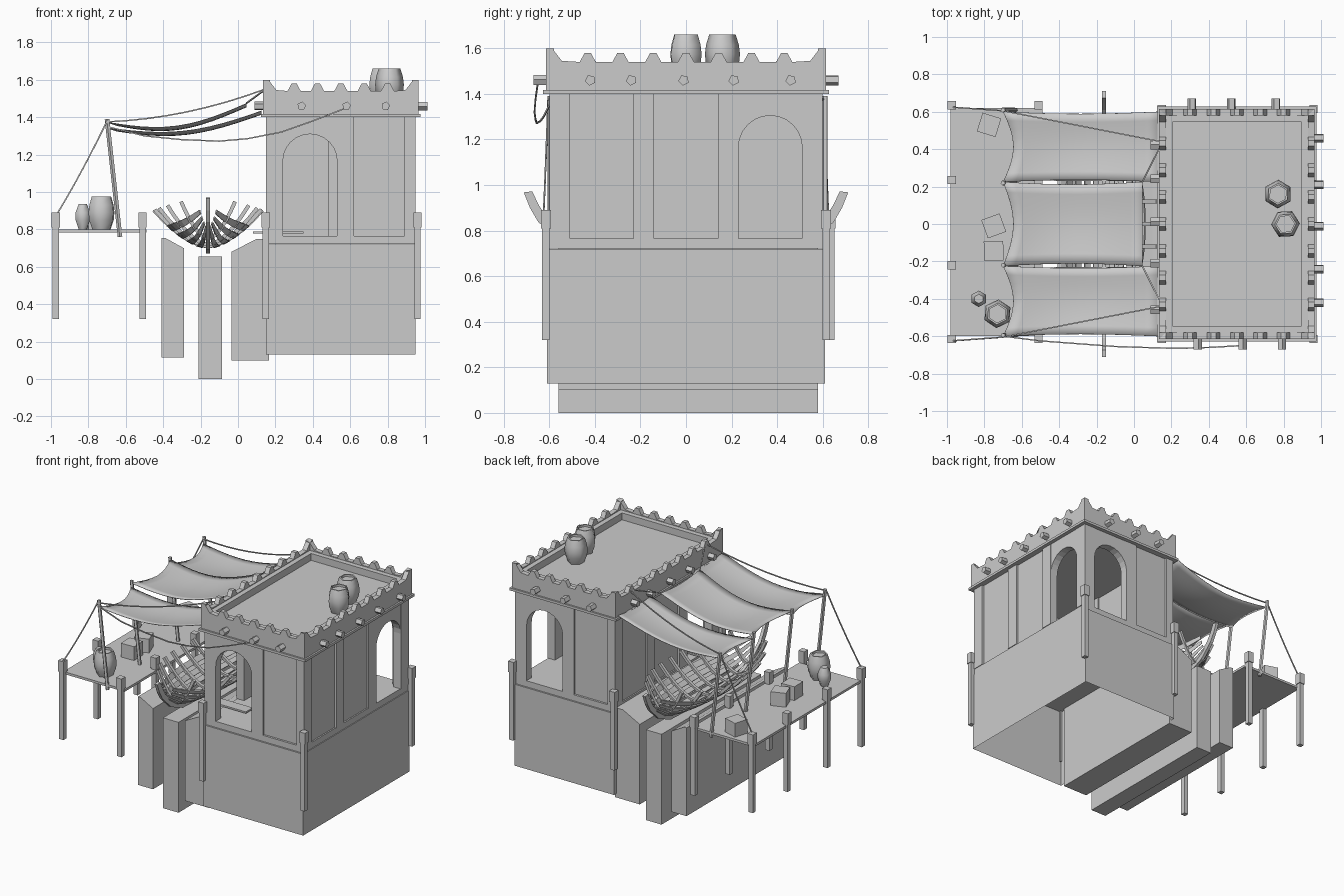
import bpy, bmesh, math
from mathutils import Matrix, Vector

if "Cube" in bpy.data.objects:
    bpy.data.objects.remove(bpy.data.objects["Cube"])

def finish(name, bm, mat=None, smooth=False):
    if mat:
        bmesh.ops.transform(bm, matrix=mat, verts=bm.verts)
    bmesh.ops.recalc_face_normals(bm, faces=bm.faces)
    me = bpy.data.meshes.new(name)
    bm.to_mesh(me); bm.free()
    ob = bpy.data.objects.new(name, me)
    bpy.context.collection.objects.link(ob)
    if smooth:
        for p in me.polygons: p.use_smooth = True
    return ob

def prism(name, pts, d0, d1, mat=None):
    """Extrude an XZ outline from y=d0 to y=d1."""
    bm = bmesh.new()
    f = bm.faces.new([bm.verts.new((x, d0, z)) for x, z in pts])
    r = bmesh.ops.extrude_face_region(bm, geom=[f])
    bmesh.ops.translate(bm, verts=[v for v in r['geom'] if isinstance(v, bmesh.types.BMVert)], vec=(0, d1 - d0, 0))
    return finish(name, bm, mat)

def rect(x0, x1, z0, z1):
    return [(x0, z0), (x1, z0), (x1, z1), (x0, z1)]

def box(name, x0, x1, y0, y1, z0, z1, mat=None):
    return prism(name, rect(x0, x1, z0, z1), y0, y1, mat)

def tube(name, pts, r, sides=5, smooth=False):
    """Straight-jointed tube through the points."""
    bm = bmesh.new()
    pts = [Vector(p) for p in pts]
    rings = []
    for i, p in enumerate(pts):
        d = (pts[min(i + 1, len(pts) - 1)] - pts[max(i - 1, 0)]).normalized()
        a = d.orthogonal().normalized() if i == 0 else (a - d * a.dot(d)).normalized()
        b = d.cross(a)
        rings.append([bm.verts.new(p + r * (math.cos(t) * a + math.sin(t) * b))
                      for t in (2 * math.pi * k / sides for k in range(sides))])
    for q, s in zip(rings, rings[1:]):
        for k in range(sides):
            bm.faces.new((q[k], q[(k + 1) % sides], s[(k + 1) % sides], s[k]))
    bm.faces.new(rings[0]); bm.faces.new(rings[-1])
    return finish(name, bm, None, smooth)

def sagging(a, b, sag, n=8):
    a, b = Vector(a), Vector(b)
    return [a.lerp(b, i / n) - Vector((0, 0, sag * 4 * (i / n) * (1 - i / n))) for i in range(n + 1)]

def lathe(name, loc, prof, sides=6, rot=0.0):
    bm = bmesh.new()
    rings = [[bm.verts.new((r * math.cos(rot + 2 * math.pi * k / sides), r * math.sin(rot + 2 * math.pi * k / sides), z))
              for k in range(sides)] for r, z in prof]
    for q, s in zip(rings, rings[1:]):
        for k in range(sides):
            bm.faces.new((q[k], q[(k + 1) % sides], s[(k + 1) % sides], s[k]))
    bm.faces.new(rings[0]); bm.faces.new(rings[-1])
    ob = finish(name, bm, Matrix.Translation(loc))
    bpy.context.view_layer.objects.active = ob
    bpy.ops.object.select_all(action='DESELECT'); ob.select_set(True)
    bpy.ops.object.shade_smooth_by_angle(angle=math.radians(65))

# house base, open underneath
base = box("house_base", .15, .95, -.61, .61, .13, .72)
bm = bmesh.new(); bm.from_mesh(base.data)
bmesh.ops.delete(bm, geom=[f for f in bm.faces if f.calc_center_median().z < .14], context='FACES')
bm.to_mesh(base.data); bm.free()
box("house_floor", .155, .945, -.6, .6, .721, .765)

# upper walls, parapets and beam ends, same layout turned 180 degrees on opposite sides
def side_matrix(k, half):
    return Matrix.Translation((.55, 0, 0)) @ Matrix.Rotation(k * math.pi / 2, 4, 'Z') @ Matrix.Translation((0, -half, 0))

LONG = [(-.51, -.23, 0), (-.14, .14, 0), (.23, .51, 1)]
SHORT = [(-.31, -.02, 1), (.07, .35, 0)]
for k, side in enumerate(("front", "right", "back", "left")):
    short = k % 2 == 0
    L, half = (.4, .6) if short else (.6, .4)
    bays = SHORT if short else LONG
    m = side_matrix(k, half)
    edges = [-L] + [e for b in bays for e in b[:2]] + [L]
    for a, b in zip(edges[::2], edges[1::2]):
        box(side + "_pilaster", a, b, 0, .06, .765, 1.41, m)
    for a, b, arch in bays:
        if arch:
            c, r = (a + b) / 2, (b - a) / 2
            pts = [(a, 1.41)] + [(c - r * math.cos(math.pi * i / 12), 1.165 + r * math.sin(math.pi * i / 12))
                                 for i in range(13)] + [(b, 1.41)]
            prism(side + "_arch", pts, .002, .06, m)
        else:
            box(side + "_panel", a, b, .015, .05, .765, 1.41, m)
    # wavy parapet with raised corners
    P = L + .015
    n = 5 if short else 7
    step = 2 * (P - .04) / (n + 1)
    top = [(-P, 1.60), (-P + .035, 1.59), (-P + .07, 1.545)]
    for i in range(n):
        u = -(P - .04) + step * (i + 1)
        top += [(u - .035, 1.54), (u - .014, 1.58), (u + .014, 1.58), (u + .035, 1.54)]
    top += [(P - .07, 1.545), (P - .035, 1.59), (P, 1.60)]
    prism(side + "_parapet", [(-P, 1.41)] + top + [(P, 1.41)], -.015, .02, m)
    box(side + "_coping", -P + .03, P - .03, .015, .055, 1.42, 1.535, m)
    box(side + "_cornice", -P - .012, P + .012, -.027, .03, 1.40, 1.418, m)
    for u in ((-.21, .03, .24) if short else (-.42, -.24, -.01, .21, .46)):
        tube(side + "_beam_end", [m @ Vector((u, .02, 1.46)), m @ Vector((u, -.062 if not short else -.07, 1.46))], .024)
box("roof", .16, .94, -.59, .59, 1.41, 1.485)

# barrels and jar
BARREL = [(.054, 0), (.073, .05), (.077, .09), (.072, .13), (.058, .175), (.048, .175), (.048, .16)]
lathe("roof_barrel", (.77, .16, 1.485), BARREL, 6, .5)
lathe("roof_barrel", (.81, 0, 1.485), BARREL, 6, .05)
lathe("dock_barrel", (-.73, -.48, .8), BARREL, 6, .45)
lathe("dock_jar", (-.83, -.4, .8), [(.025, 0), (.044, .05), (.044, .09), (.025, .135)], 6, .5)

# dock, crates and mooring posts
box("dock_deck", -.98, -.49, -.6, .62, .783, .8)
for x, y, a in ((-.775, .53, -.3), (-.75, -.01, .35), (-.75, -.145, .03)):
    box("crate", -.052, .052, -.052, .052, 0, .1, Matrix.Translation((x, y, .8)) @ Matrix.Rotation(a, 4, 'Z'))
spots = [(x, y) for x in (-.975, -.51) for y in (-.615, -.22, .235, .635)]
spots += [(x, y) for x in (.148, .96) for y in (-.615, .615)]
for x, y in spots:
    box("post", x - .017, x + .017, y - .017, y + .017, .32, .82, None)
    box("post_head", x - .022, x + .022, y - .022, y + .022, .81, .89, None)

# support walls under the boat
for pts in ([(-.41, .115), (-.29, .115), (-.29, .70), (-.39, .755), (-.41, .755)],
            rect(-.21, -.085, 0, .655),
            [(-.035, .10), (.165, .10), (.165, .75), (.10, .75), (-.035, .68)]):
    prism("boat_support", pts, -.56, .58)

# boat skeleton
BX = -.16
def hull(y, t, s):
    w = .29 * max(0, 1 - (abs(y) / .64) ** 2.4)
    zb = .70 + .13 * (abs(y) / .6) ** 5
    zt = .895 + .05 * (y / .5) ** 2
    return Vector((BX + s * w * t, y, zb + (zt - zb) * t ** 1.7))

def strip(name, left, right, thick):
    bm = bmesh.new()
    vs = [(bm.verts.new(a), bm.verts.new(b)) for a, b in zip(left, right)]
    for (a, b), (c, d) in zip(vs, vs[1:]):
        bm.faces.new((a, b, d, c))
    ob = finish(name, bm)
    md = ob.modifiers.new("thickness", 'SOLIDIFY')
    md.thickness, md.offset = thick, 0
    return ob

for i in range(9):
    y = -.48 + .12 * i
    for s in (-1, 1):
        path = [hull(y, t / 6, s) for t in range(7)]
        strip("boat_rib", [p + Vector((0, -.011, .008)) for p in path],
              [p + Vector((0, .011, .008)) for p in path], .02)
ys = [-.58 + 1.16 * i / 14 for i in range(15)]
for t in (.16, .34, .52, .70):
    for s in (-1, 1):
        strip("boat_plank", [hull(y, t - .055, s) for y in ys], [hull(y, t + .055, s) for y in ys], .009)
# keel and curved stems in one side profile
lower = [(0, .672), (.42, .69), (.55, .745), (.65, .84), (.685, .90), (.712, .968)]
upper = [(.675, .972), (.645, .91), (.61, .855), (.53, .785), (.42, .725), (0, .705)]
quarter = Matrix.Translation((BX, 0, 0)) @ Matrix.Rotation(math.pi / 2, 4, 'Z')
for s in (-1, 1):
    prism("boat_keel", [(s * a, b) for a, b in lower + upper], -.011, .011, quarter)
box("gangplank", .08, .35, -.41, -.33, .778, .79)

# awnings
def awning(y0, y1, xr, zl, zr, sag):
    bm = bmesh.new()
    N, M = 12, 8
    g = []
    for i in range(N + 1):
        u = i / N
        row = []
        for j in range(M + 1):
            v = j / M
            bow = math.sin(math.pi * v)
            x = -.70 + (xr + .70) * u + .055 * bow * (1 - u) ** 2
            y = y0 + (y1 - y0) * (v + .03 * math.sin(math.pi * u) * (1 - 2 * v))
            row.append(bm.verts.new((x, y, zl + (zr - zl) * u - sag * math.sin(math.pi * u) - .018 * bow)))
        g.append(row)
    for i in range(N):
        for j in range(M):
            bm.faces.new((g[i][j], g[i + 1][j], g[i + 1][j + 1], g[i][j + 1]))
    md = finish("awning", bm, None, True).modifiers.new("thickness", 'SOLIDIFY')
    md.thickness = .004
awning(-.6, -.225, .125, 1.345, 1.435, .062)
awning(-.225, .225, .045, 1.375, 1.475, .07)
awning(.225, .6, .125, 1.345, 1.435, .062)

# awning poles and ropes
for y in (-.595, -.22, .22, .61):
    tube("awning_pole", [(-.63, y, .76), (-.70, y, 1.39)], .013, 5)
for s in (-1, 1):
    tube("guy_rope", sagging((-.70, s * .605, 1.38), (-.975, s * .625, .87), .015, 5), .005, 4)
    tube("top_rope", sagging((-.70, s * .605, 1.375), (.145, s * .44, 1.55), .035), .005, 4)
    tube("corner_rope", [(.045, s * .225, 1.475), (.148, s * .43, 1.55)], .005, 4)
tube("front_rope", [(-.70, -.6, 1.35), (-.5, -.625, 1.30), (-.3, -.64, 1.28), (-.1, -.655, 1.272),
                    (.05, -.66, 1.285), (.23, -.665, 1.32), (.4, -.66, 1.38), (.58, -.65, 1.45)], .005, 4)
